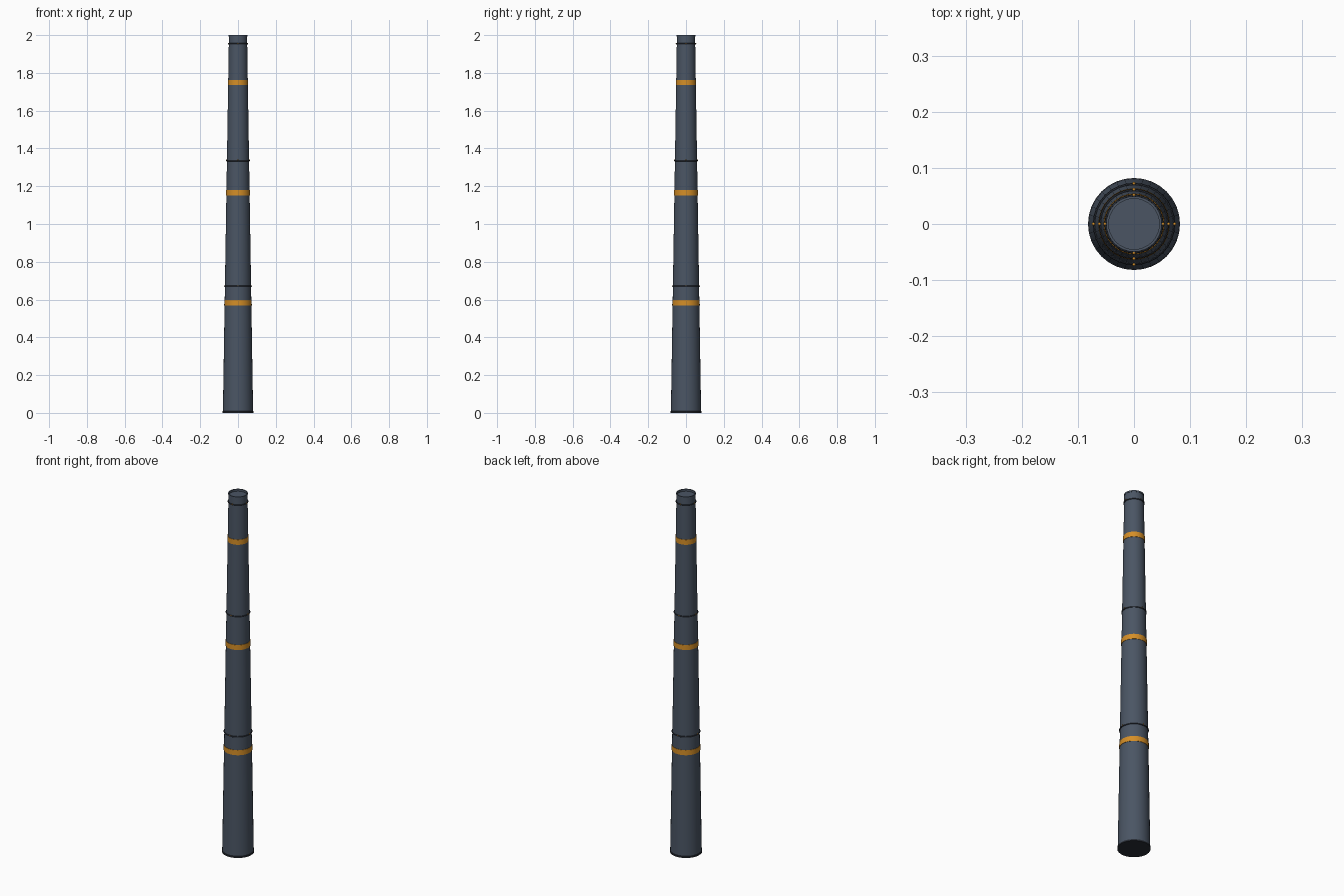
import bpy, math

cube = bpy.data.objects.get("Cube")
if cube:
    bpy.data.objects.remove(cube)

HEIGHT, R_BASE, R_TOP, SIDES = 2.0, 0.08, 0.048, 32


def material(name, color):
    m = bpy.data.materials.new(name)
    m.use_nodes = True
    m.diffuse_color = (*color, 1)
    m.node_tree.nodes["Principled BSDF"].inputs["Base Color"].default_value = (*color, 1)
    return m


slate = material("slate steel", (0.069, 0.091, 0.127))
dark = material("dark steel", (0.022, 0.027, 0.037))
amber = material("amber paint", (0.66, 0.27, 0.02))


def radius(z):
    return R_BASE + (R_TOP - R_BASE) * z / HEIGHT


def lathe(name, profile, mat, closed=False):
    """Spin (radius, z) points round the z axis; a zero radius is a pole."""
    verts, rings, faces = [], [], []
    for r, z in profile:
        n = 1 if r == 0 else SIDES
        rings.append([len(verts) + i for i in range(n)])
        for i in range(n):
            a = math.tau * i / SIDES
            verts.append((r * math.cos(a), r * math.sin(a), z))
    pairs = list(zip(rings, rings[1:]))
    if closed:
        pairs.append((rings[-1], rings[0]))
    for lo, hi in pairs:
        for i in range(SIDES):
            j = (i + 1) % SIDES
            quad = [lo[i % len(lo)], lo[j % len(lo)], hi[j % len(hi)], hi[i % len(hi)]]
            faces.append(list(dict.fromkeys(quad)))
    mesh = bpy.data.meshes.new(name)
    mesh.from_pydata(verts, [], faces)
    mesh.materials.append(mat)
    ob = bpy.data.objects.new(name, mesh)
    bpy.context.collection.objects.link(ob)
    bpy.ops.object.select_all(action="DESELECT")
    ob.select_set(True)
    bpy.context.view_layer.objects.active = ob
    bpy.ops.object.shade_smooth_by_angle(angle=math.radians(35))
    return ob


# Tapered shaft with a shallow recessed cap
lathe("shaft", [(0, 0.002), (R_BASE, 0.002), (R_TOP, HEIGHT - 0.002),
                (0.045, HEIGHT - 0.002), (0.045, HEIGHT - 0.012), (0, HEIGHT - 0.012)], slate)

# Foot flange
lathe("foot_flange", [(0, 0), (0.082, 0), (0.082, 0.008), (0.079, 0.01)], dark)

# Mouth rim
lathe("mouth_rim", [(0.045, HEIGHT - 0.008), (0.0495, HEIGHT - 0.008),
                    (0.0495, HEIGHT), (0.045, HEIGHT)], slate, closed=True)

# Painted warning bands
for k in range(1, 4):
    z, h = k * 0.583, 0.014
    lathe(f"warning_band_{k}", [(radius(z - h), z - h), (radius(z - h) + 0.002, z - h),
                                (radius(z + h) + 0.002, z + h), (radius(z + h), z + h)],
          amber, closed=True)

# Stiffening rings, each with four small beacons
for k, z in enumerate((0.67, 1.336, 1.953), 1):
    r = radius(z) + 0.001
    section = [(r + 0.003 * math.cos(a * math.tau / 8), z + 0.004 * math.sin(a * math.tau / 8))
               for a in range(8)]
    lathe(f"stiffening_ring_{k}", section, dark, closed=True)
    for q in range(4):
        a = q * math.pi / 2
        bpy.ops.mesh.primitive_uv_sphere_add(
            segments=10, ring_count=6, radius=0.0028,
            location=((r + 0.002) * math.cos(a), (r + 0.002) * math.sin(a), z + 0.003))
        beacon = bpy.context.object
        beacon.name = f"beacon_{k}_{q + 1}"
        beacon.data.materials.append(amber)
        bpy.ops.object.shade_smooth_by_angle(angle=math.radians(60))
